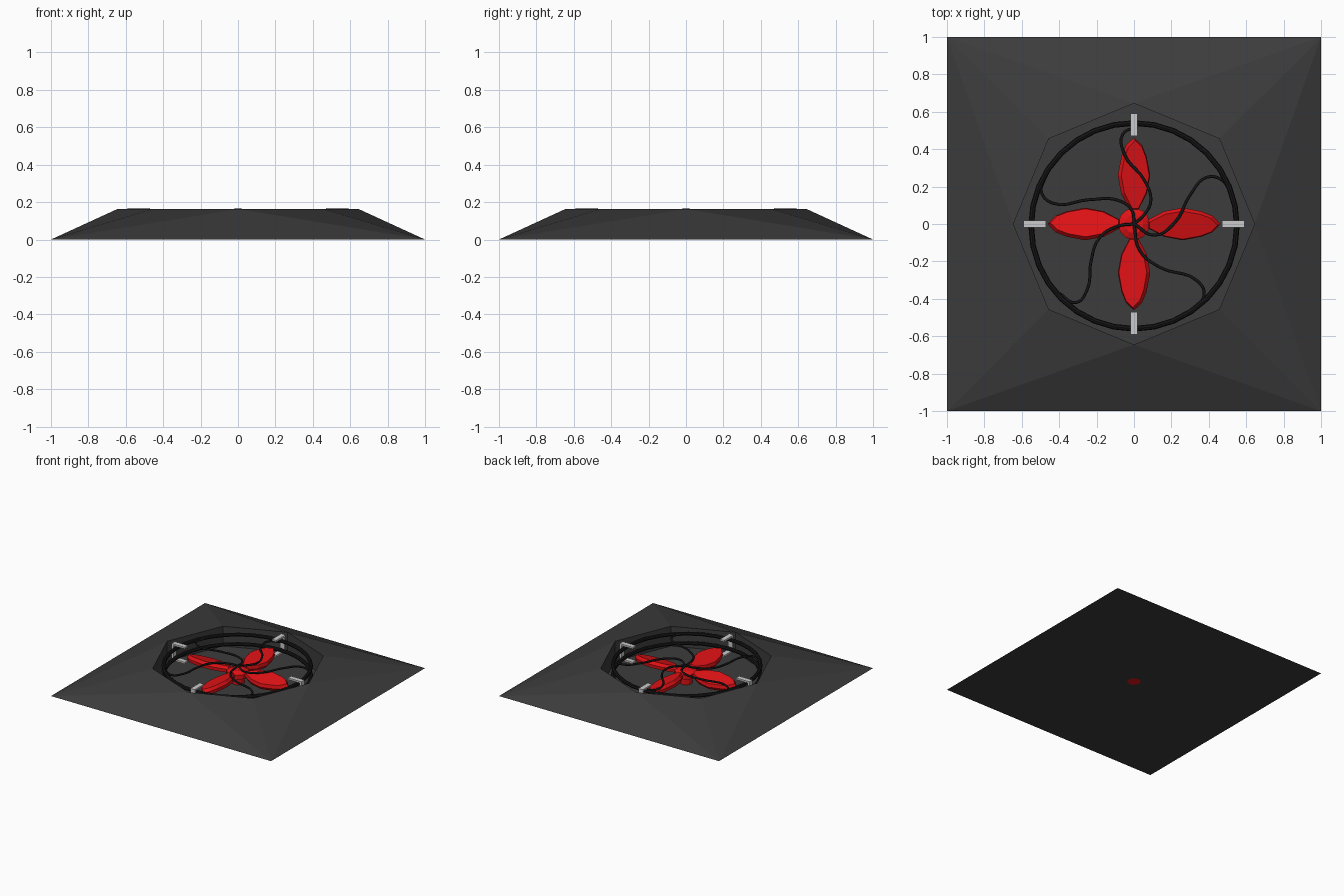
import bpy, bmesh
from math import cos, sin, pi, radians
from mathutils import Matrix, Vector

if "Cube" in bpy.data.objects:
    bpy.data.objects.remove(bpy.data.objects["Cube"])


def material(name, rgb):
    m = bpy.data.materials.new(name)
    m.diffuse_color = (*rgb, 1)
    m.use_nodes = True
    m.node_tree.nodes["Principled BSDF"].inputs["Base Color"].default_value = m.diffuse_color
    return m


dark = material("dark_grey", (0.045, 0.045, 0.045))
black = material("black", (0.008, 0.008, 0.008))
red = material("red", (0.75, 0.006, 0.008))


def finish(bm, name, mat=None):
    bmesh.ops.recalc_face_normals(bm, faces=bm.faces)
    me = bpy.data.meshes.new(name)
    bm.to_mesh(me)
    bm.free()
    ob = bpy.data.objects.new(name, me)
    bpy.context.collection.objects.link(ob)
    if mat:
        me.materials.append(mat)
    return ob


# Square base sloping up to an octagonal well
bm = bmesh.new()
R, H = 0.645, 0.163
corners = [bm.verts.new((cx, cy, 0)) for cx, cy in ((1, 1), (-1, 1), (-1, -1), (1, -1))]
rim = [bm.verts.new((R * cos(i * pi / 4), R * sin(i * pi / 4), H)) for i in range(8)]
low = [bm.verts.new((v.co.x, v.co.y, 0)) for v in rim]
bm.faces.new(corners)
for i in range(8):
    j = (i + 1) % 8
    bm.faces.new((rim[i], rim[j], low[j], low[i]))
    bm.faces.new((rim[i], rim[j], corners[i // 2]))
for k in range(4):
    bm.faces.new((corners[k], corners[(k + 1) % 4], rim[(2 * k + 2) % 8]))
base = finish(bm, "base", dark)

# Two guard rings
for name, z in (("upper_ring", 0.138), ("lower_ring", 0.06)):
    bpy.ops.mesh.primitive_torus_add(major_radius=0.55, minor_radius=0.015,
                                     major_segments=32, minor_segments=8,
                                     location=(0, -0.01, z))
    ring = bpy.context.object
    ring.name = name
    ring.data.materials.append(black)


# Clip brackets holding the rings
def bracket(name, angle):
    bm = bmesh.new()
    prof = [(0.47, 0.168), (0.59, 0.168), (0.59, 0.03), (0.47, 0.03),
            (0.47, 0.045), (0.572, 0.045), (0.572, 0.154), (0.47, 0.154)]
    f = bm.faces.new([bm.verts.new((x, -0.02, z)) for x, z in prof])
    ext = bmesh.ops.extrude_face_region(bm, geom=[f])
    bmesh.ops.translate(bm, vec=(0, 0.04, 0),
                        verts=[g for g in ext["geom"] if isinstance(g, bmesh.types.BMVert)])
    bm.transform(Matrix.Rotation(angle, 4, "Z"))
    finish(bm, name)


# Pitched fan blades with a chamfered top
def blade(name, angle):
    half = [(0.16, 0.07), (0.26, 0.09), (0.36, 0.07), (0.42, 0.045)]
    outline = [(0.07, 0.02), *half, (0.462, 0.0)]
    outline += [(x, -y) for x, y in reversed(half)] + [(0.07, -0.02)]
    bm = bmesh.new()
    loops = []
    for z, s in ((-0.025, 0.9), (0.0, 1.0), (0.025, 0.86)):
        loops.append([bm.verts.new((0.26 + (x - 0.26) * (1 + s) / 2, y * s, z))
                      for x, y in outline])
    n = len(outline)
    for a, b in zip(loops, loops[1:]):
        for i in range(n):
            bm.faces.new((a[i], a[(i + 1) % n], b[(i + 1) % n], b[i]))
    bm.faces.new(loops[0])
    bm.faces.new(loops[-1])
    bm.transform(Matrix.Rotation(angle, 4, "Z") @ Matrix.Translation((0, 0, 0.085))
                 @ Matrix.Rotation(radians(15), 4, "X"))
    finish(bm, name, red)


for i in range(4):
    bracket(f"bracket_{i + 1}", i * pi / 2)
    blade(f"blade_{i + 1}", i * pi / 2)

# Hub on a short post, with a low dome
bm = bmesh.new()
rings = []
for r, z in ((0.05, 0.0), (0.05, 0.05), (0.085, 0.06), (0.085, 0.095), (0.05, 0.112)):
    rings.append([bm.verts.new((r * cos(i * pi / 6), r * sin(i * pi / 6), z)) for i in range(12)])
for a, b in zip(rings, rings[1:]):
    for i in range(12):
        bm.faces.new((a[i], a[(i + 1) % 12], b[(i + 1) % 12], b[i]))
bm.faces.new(rings[0])
bm.faces.new(rings[-1])
finish(bm, "hub", red)

# Curved guard wires from the centre to the upper ring
wires = [
    [(-.01, .07), (-.08, .125), (-.24, .13), (-.43, .11), (-.495, .17), (-.475, .25)],
    [(.055, .05), (.09, .125), (.055, .235), (-.05, .37), (-.06, .48), (.02, .52)],
    [(.11, -.06), (.22, .01), (.30, .155), (.39, .25), (.47, .235), (.515, .17)],
    [(.03, -.14), (.135, -.23), (.34, -.305), (.375, -.38), (.32, -.45)],
    [(-.08, -.01), (-.185, -.075), (-.23, -.2), (-.25, -.35), (-.31, -.42), (-.40, -.37)],
]
for k, path in enumerate(wires):
    pts = [(0, 0)] + path
    cu = bpy.data.curves.new(f"guard_wire_{k + 1}", "CURVE")
    cu.dimensions = "3D"
    cu.bevel_depth = 0.008
    cu.bevel_resolution = 1
    cu.resolution_u = 5
    cu.use_fill_caps = True
    sp = cu.splines.new("BEZIER")
    sp.bezier_points.add(len(pts) - 1)
    for bp, (x, y) in zip(sp.bezier_points, pts):
        bp.co = (x, y, 0.135)
        bp.handle_left_type = bp.handle_right_type = "AUTO"
    cu.materials.append(black)
    bpy.context.collection.objects.link(bpy.data.objects.new(cu.name, cu))
